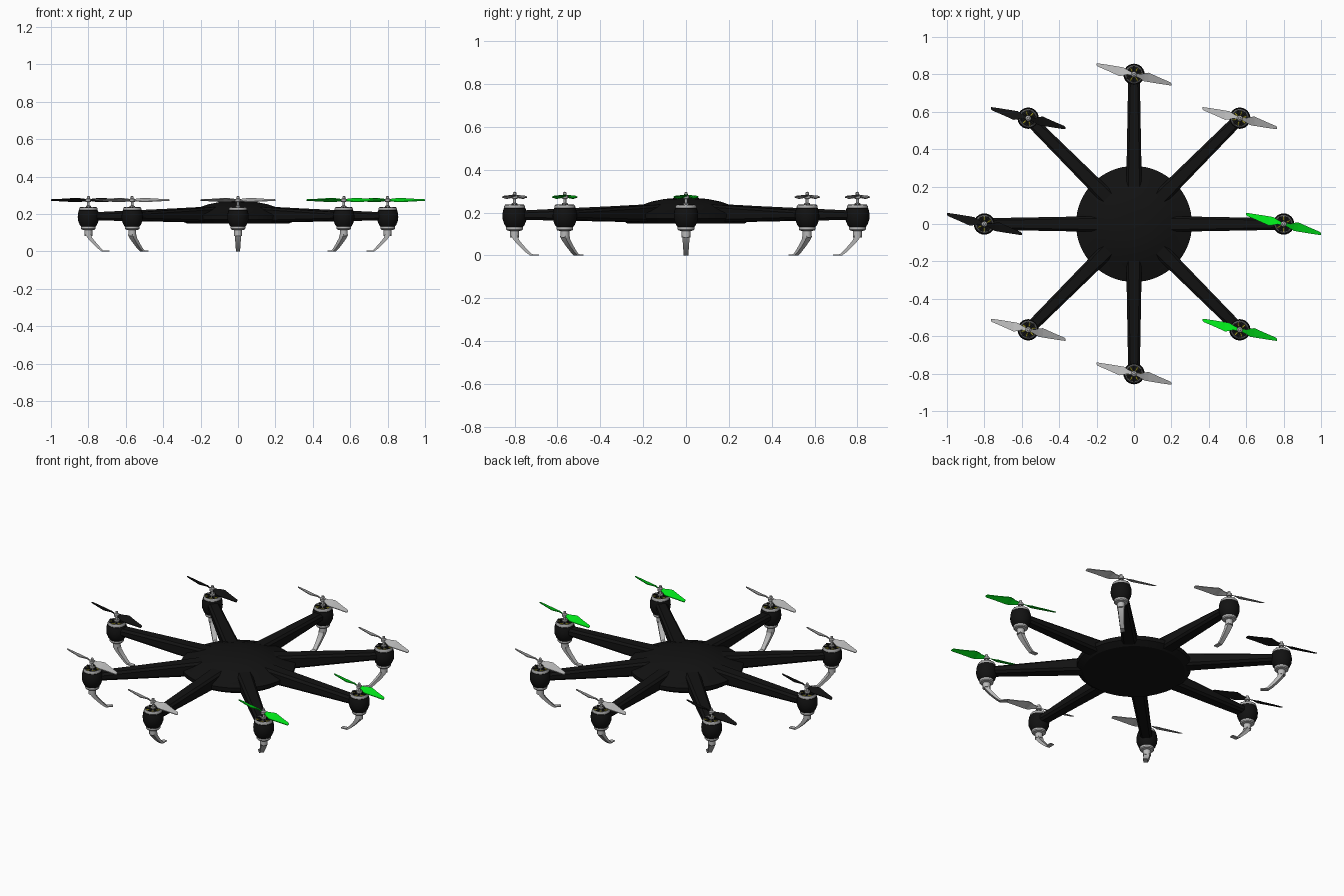
import bpy, bmesh, math
from mathutils import Vector, Matrix

if "Cube" in bpy.data.objects:
    bpy.data.objects.remove(bpy.data.objects["Cube"])


def mat(name, r, g, b):
    m = bpy.data.materials.new(name)
    m.diffuse_color = (r, g, b, 1)
    m.use_nodes = True
    m.node_tree.nodes["Principled BSDF"].inputs["Base Color"].default_value = m.diffuse_color
    return m


BLACK = mat("black", 0.006, 0.006, 0.006)
GREEN = mat("green", 0.0, 0.8, 0.01)
YELLOW = mat("yellow", 0.45, 0.4, 0.02)
METAL = mat("metal", 0.4, 0.4, 0.4)
SILVER = mat("silver", 0.48, 0.48, 0.48)


def finish(bm, name, material):
    bmesh.ops.remove_doubles(bm, verts=bm.verts, dist=1e-5)
    bmesh.ops.recalc_face_normals(bm, faces=bm.faces)
    me = bpy.data.meshes.new(name)
    bm.to_mesh(me)
    bm.free()
    me.materials.append(material)
    return me


def loft(bm, rings):
    vs = [[bm.verts.new(p) for p in r] for r in rings]
    n = len(vs[0])
    for a, b in zip(vs, vs[1:]):
        for i in range(n):
            bm.faces.new((a[i], a[(i + 1) % n], b[(i + 1) % n], b[i]))
    bm.faces.new(vs[0])
    bm.faces.new(vs[-1])


def lathe(name, profile, material, seg=24):
    bm = bmesh.new()
    vs = [bm.verts.new((r, 0, z)) for r, z in profile]
    es = [bm.edges.new(p) for p in zip(vs, vs[1:])]
    bmesh.ops.spin(bm, geom=vs + es, cent=(0, 0, 0), axis=(0, 0, 1),
                   angle=math.tau, steps=seg, use_duplicate=False)
    return finish(bm, name, material)


def place(name, me, loc=(0, 0, 0), rot=0, smooth=True):
    ob = bpy.data.objects.new(name, me)
    ob.location = loc
    ob.rotation_euler.z = rot
    bpy.context.collection.objects.link(ob)
    if smooth and me.users == 1:
        bpy.context.view_layer.objects.active = ob
        ob.select_set(True)
        bpy.ops.object.shade_smooth_by_angle(angle=math.radians(32))
        ob.select_set(False)
    return ob


# Central domed body
place("body", lathe("body", [
    (0, 0.15), (0.275, 0.15), (0.308, 0.172), (0.31, 0.195), (0.292, 0.203), (0.28, 0.206),
    (0.22, 0.231), (0.16, 0.252), (0.1, 0.264), (0.05, 0.268), (0, 0.269)], BLACK, 64))

# Tapered arm with chamfered section, running out along +x
bm = bmesh.new()
rings = []
for x, w, lo, hi in ((0.2, 0.042, 0.154, 0.238), (0.35, 0.039, 0.158, 0.23), (0.79, 0.031, 0.167, 0.209)):
    c = 0.012
    rings.append([(x, y, z) for y, z in (
        (-w, lo + c), (-w + c, lo), (w - c, lo), (w, lo + c),
        (w, hi - c), (w - c, hi), (-w + c, hi), (-w, hi - c))])
loft(bm, rings)
arm = finish(bm, "arm", BLACK)

# Motor pod: housing, metal bell, lower mount
housing = lathe("housing", [
    (0, 0.132), (0.038, 0.132), (0.046, 0.142), (0.055, 0.165), (0.057, 0.185),
    (0.055, 0.205), (0.051, 0.22), (0.046, 0.222), (0, 0.222)], BLACK)
bell = lathe("bell", [
    (0.041, 0.22), (0.049, 0.22), (0.049, 0.229), (0.045, 0.236), (0.041, 0.236), (0.041, 0.22)], METAL)
shaft = lathe("shaft", [
    (0, 0.222), (0.014, 0.222), (0.014, 0.243), (0.007, 0.246), (0.007, 0.264),
    (0.015, 0.266), (0.015, 0.28), (0.008, 0.284), (0.008, 0.294), (0, 0.298)], METAL, 16)
mount = lathe("mount", [
    (0, 0.084), (0.021, 0.084), (0.021, 0.114), (0.035, 0.117), (0.039, 0.122),
    (0.039, 0.134), (0, 0.134)], SILVER)


# Radial blocks inside the motor: coils and cover spokes
def radial(name, n, r0, r1, width, z0, z1, material):
    bm = bmesh.new()
    for i in range(n):
        m = (Matrix.Rotation(math.tau * i / n, 4, "Z") @ Matrix.Translation(((r0 + r1) / 2, 0, (z0 + z1) / 2))
             @ Matrix.Diagonal((r1 - r0, width, z1 - z0, 1)))
        bmesh.ops.create_cube(bm, size=1, matrix=m)
    return finish(bm, name, material)


coils = radial("coils", 12, 0.018, 0.039, 0.007, 0.221, 0.231, YELLOW)
spokes = radial("spokes", 6, 0.01, 0.044, 0.009, 0.232, 0.239, BLACK)

# Curved landing leg, bending inward (-x) to a flat foot
bm = bmesh.new()
rings = []
for d0, z0, d1, z1, w in ((-0.015, 0.09, 0.015, 0.09, 0.017), (-0.004, 0.072, 0.021, 0.072, 0.016),
                          (0.02, 0.045, 0.04, 0.049, 0.014), (0.05, 0.016, 0.062, 0.024, 0.012),
                          (0.072, 0, 0.08, 0.006, 0.012), (0.113, 0, 0.113, 0.005, 0.012)):
    rings.append([(-d0, -w, z0), (-d0, w, z0), (-d1, w, z1), (-d1, -w, z1)])
loft(bm, rings)
leg = finish(bm, "leg", SILVER)


# Two-bladed pitched propeller; the second blade is the first turned half round
def propeller(material):
    bm = bmesh.new()
    for s in (1, -1):
        rings = []
        for x, a, b, tilt in ((0.006, -0.008, 0.008, 0.003), (0.035, -0.024, 0.001, 0.007),
                              (0.055, -0.037, 0.006, 0.009), (0.078, -0.041, 0.009, 0.009),
                              (0.14, -0.051, -0.019, 0.005), (0.194, -0.059, -0.042, 0.003),
                              (0.2, -0.059, -0.049, 0.002)):
            zc, t = 0.275, 0.002
            rings.append([(s * x, s * a, zc - tilt - t), (s * x, s * b, zc + tilt - t),
                          (s * x, s * b, zc + tilt + t), (s * x, s * a, zc - tilt + t)])
        loft(bm, rings)
    return finish(bm, "propeller", material)


props = {m.name: propeller(m) for m in (BLACK, GREEN, SILVER)}
colours = ["green", "silver", "silver", "black", "black", "silver", "silver", "green"]

# Eight identical arm assemblies; propellers all point the same way
for i, colour in enumerate(colours):
    a = i * math.pi / 4
    tip = Vector((math.cos(a), math.sin(a), 0)) * 0.8
    place(f"arm_{i+1}", arm, rot=a, smooth=False)
    for name, me in (("housing", housing), ("bell", bell), ("shaft", shaft), ("mount", mount)):
        place(f"motor_{name}_{i+1}", me, tip, a)
    place(f"motor_coils_{i+1}", coils, tip, a, False)
    place(f"motor_spokes_{i+1}", spokes, tip, a, False)
    place(f"landing_leg_{i+1}", leg, tip, a)
    place(f"propeller_{i+1}", props[colour], tip, 0, False)
